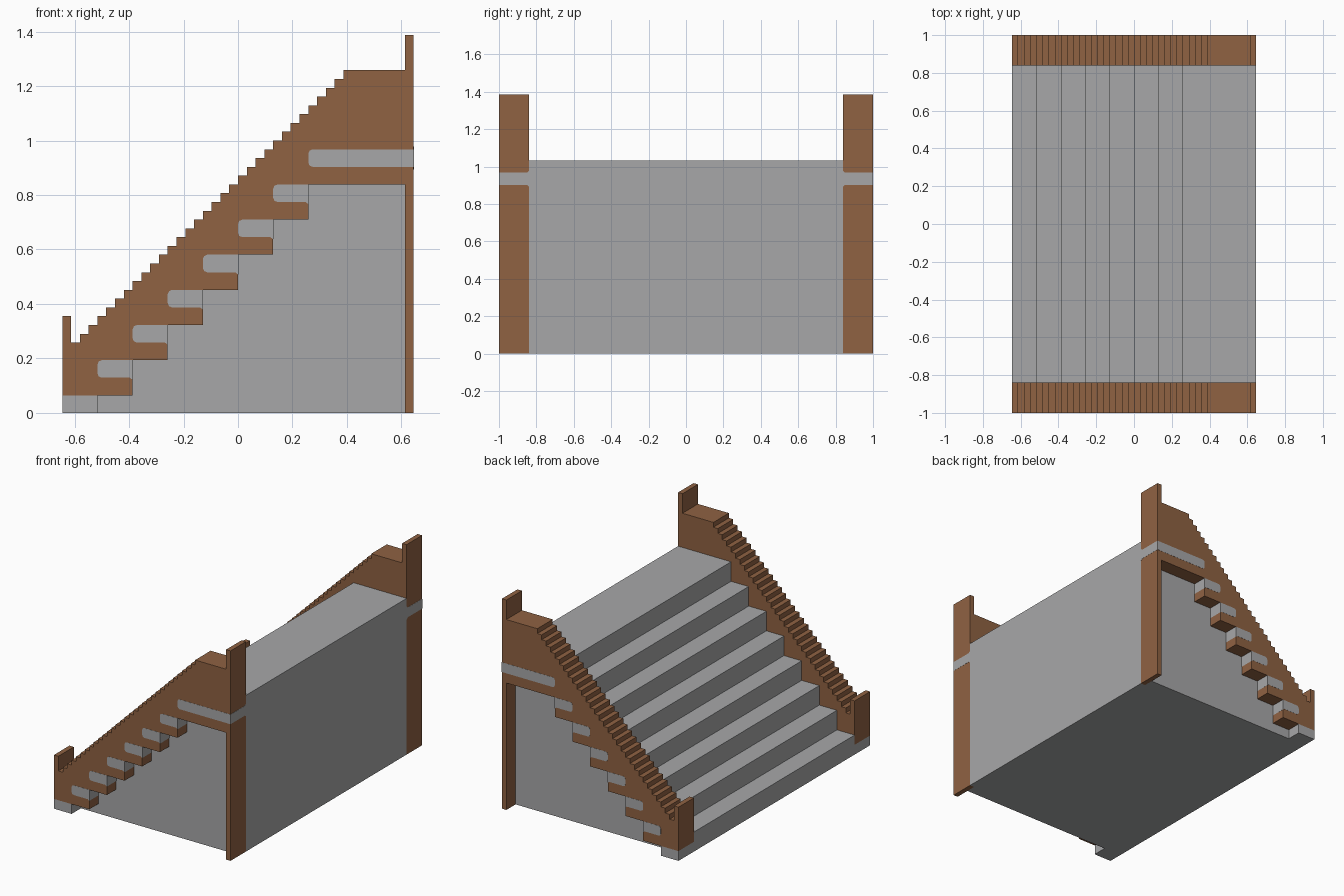
import bpy
import bmesh
import math

cube = bpy.data.objects.get("Cube")
if cube:
    bpy.data.objects.remove(cube, do_unlink=True)

U = 1 / 31             # one grid module
INNER, OUTER = 26, 31  # side wall limits across the width, in modules
RECESS = 28            # stone side face below the wall
PROUD = 0.03           # tiny stand-off of the inlays


def make_material(name, rgb):
    mat = bpy.data.materials.new(name)
    mat.use_nodes = True
    mat.diffuse_color = (*rgb, 1)
    mat.node_tree.nodes["Principled BSDF"].inputs["Base Color"].default_value = (*rgb, 1)
    return mat


wood = make_material("brown wood", (0.276, 0.122, 0.055))
stone = make_material("grey stone", (0.386, 0.388, 0.394))


def prism(name, profile, start, end, mat, place, caps=(True, True)):
    """Extrude a closed 2D profile from start to end; place maps (a, b, depth) to xyz."""
    bm = bmesh.new()
    rings = [[bm.verts.new([c * U for c in place(a, b, d)]) for a, b in profile]
             for d in (start, end)]
    n = len(profile)
    for i in range(n):
        j = (i + 1) % n
        bm.faces.new((rings[0][i], rings[0][j], rings[1][j], rings[1][i]))
    # Both ends are closed for consistent normals, then ends buried in a neighbour go
    ends = [bm.faces.new(ring) for ring in rings]
    bmesh.ops.recalc_face_normals(bm, faces=bm.faces)
    buried = [f for f, keep in zip(ends, caps) if not keep]
    bmesh.ops.delete(bm, geom=buried, context="FACES_ONLY")
    mesh = bpy.data.meshes.new(name)
    bm.to_mesh(mesh)
    bm.free()
    mesh.materials.append(mat)
    obj = bpy.data.objects.new(name, mesh)
    bpy.context.collection.objects.link(obj)


def slot_profile(x0, x1, z0, flare):
    """Two-module-high bar, rounded at its closed end and optionally flared at its open end."""
    r = 0.5
    pts = [(x0 + r - r * math.sin(t), z0 + 2 - r + r * math.cos(t))
           for t in (0, math.pi / 4, math.pi / 2)]
    pts += [(x0 + r - r * math.cos(t), z0 + r - r * math.sin(t))
            for t in (0, math.pi / 4, math.pi / 2)]
    if flare:
        pts += [(x1 - 0.35, z0), (x1, z0 - 0.25)]
    else:
        pts += [(x1, z0)]
    return pts + [(x1, z0 + 2)]


# Solid stair body: eight equal steps
steps = [(20, 0), (-20, 0)]
for i in range(8):
    x, z = -20 + 4 * i, 4 * (i + 1)
    steps += [(x, z), (x + 4 if i < 7 else 20, z)]
prism("stair_body", steps, -INNER, INNER, stone, lambda a, b, d: (a, d, b),
      caps=(False, False))

# Notched underside shared by the side wall and the stone below it
notches = [(-20, 2)]
for i in range(6):
    notches += [(-12 + 4 * i, 2 + 4 * i), (-12 + 4 * i, 6 + 4 * i)]
notches += [(19, 26), (19, 0)]

# Side wall outline: notched underside, tall end posts, finely stepped top
wall = notches + [(20, 0), (20, 43), (19, 43), (19, 39)]
for x in range(12, -19, -1):
    wall += [(x, x + 27), (x, x + 26)]
wall += [(-19, 8), (-19, 11), (-20, 11)]

for side, s in (("left", 1), ("right", -1)):
    def across(a, b, d, s=s):
        return (a, s * d, b)

    def along(a, b, d, s=s):
        return (d, s * a, b)

    prism(side + "_side_wall", wall, INNER, OUTER, wood, across)

    # Stone side face set back under the wall
    prism(side + "_under_wall_stone", notches + [(-20, 0)],
          INNER, RECESS, stone, across, caps=(False, True))

    # Foot block under the lower post
    prism(side + "_foot_block", [(-20, 0), (-16, 0), (-16, 2), (-20, 2)],
          RECESS, OUTER, stone, across, caps=(False, True))

    # Stone step ends showing through the wall
    for i in range(6):
        prism(f"{side}_step_end_{i + 1}",
              slot_profile(-16 + 4 * i, -12 + 4 * i + PROUD, 4 + 4 * i, True),
              RECESS, OUTER + PROUD, stone, across, caps=(False, True))

    # Landing band along the wall and around its back end
    prism(side + "_landing_band", slot_profile(8, 20, 28, False),
          OUTER - 0.2, OUTER + PROUD, stone, across)
    prism(side + "_landing_band_end",
          [(26, 27.7), (26.4, 28), (OUTER + PROUD, 28), (OUTER + PROUD, 30),
           (26.4, 30), (26, 30.3)],
          20, 20 + PROUD, stone, along)
